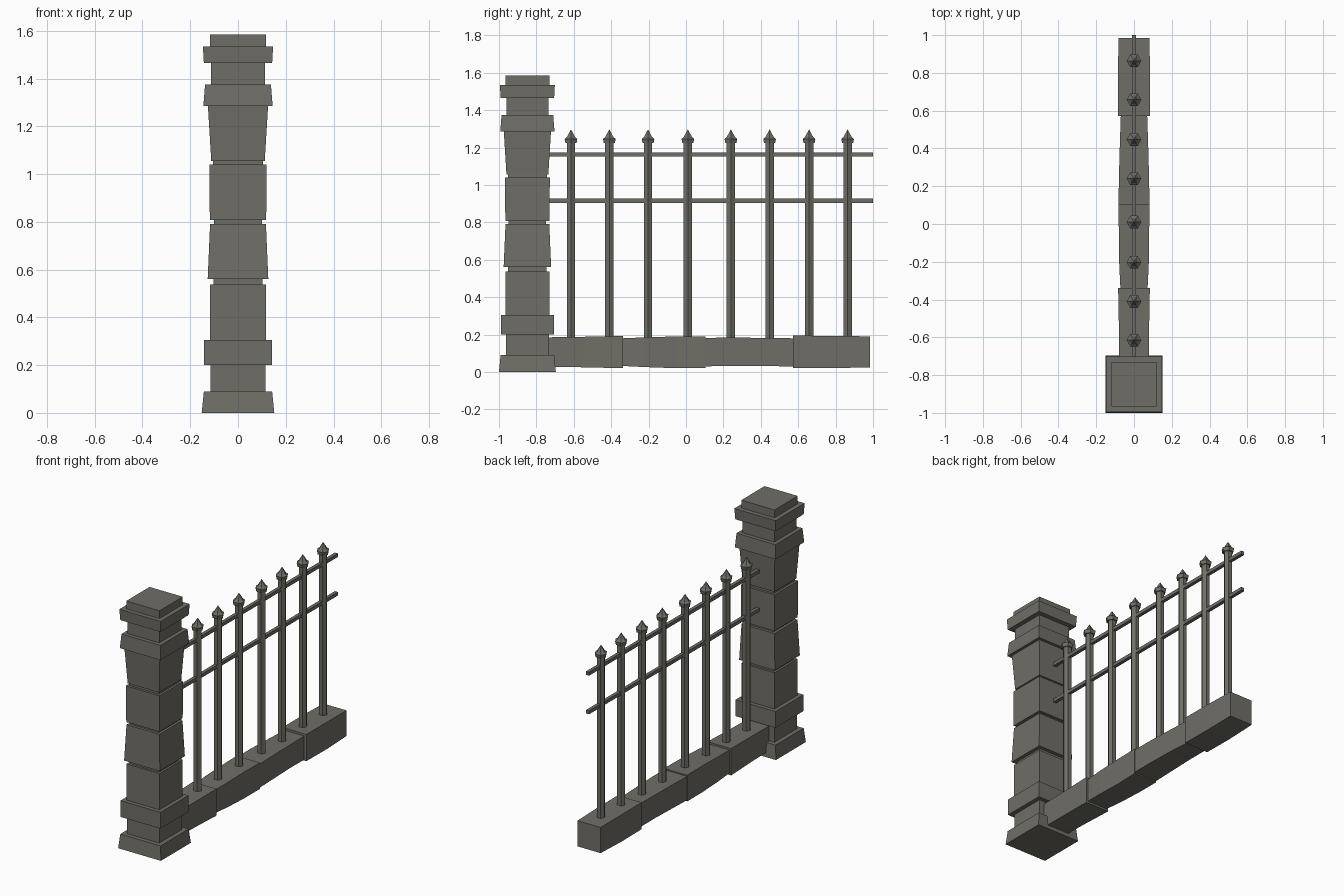
import bpy, bmesh
from math import cos, sin, pi, sqrt

cube = bpy.data.objects.get("Cube")
if cube:
    bpy.data.objects.remove(cube, do_unlink=True)


def material(name, rgb):
    m = bpy.data.materials.new(name)
    m.use_nodes = True
    m.diffuse_color = (*rgb, 1)
    m.node_tree.nodes["Principled BSDF"].inputs["Base Color"].default_value = (*rgb, 1)
    return m


stone = material("warm grey stone", (0.16, 0.155, 0.133))


def loft(name, rings):
    """Skin a list of closed rings and cap both ends."""
    bm = bmesh.new()
    loops = [[bm.verts.new(p) for p in ring] for ring in rings]
    n = len(loops[0])
    for a, b in zip(loops, loops[1:]):
        for i in range(n):
            j = (i + 1) % n
            bm.faces.new((a[i], a[j], b[j], b[i]))
    bm.faces.new(loops[0][::-1])
    bm.faces.new(loops[-1])
    bmesh.ops.remove_doubles(bm, verts=bm.verts, dist=0.0001)
    bmesh.ops.recalc_face_normals(bm, faces=bm.faces)
    mesh = bpy.data.meshes.new(name)
    bm.to_mesh(mesh)
    bm.free()
    mesh.materials.append(stone)
    obj = bpy.data.objects.new(name, mesh)
    bpy.context.collection.objects.link(obj)
    return obj


def turned(name, y, profile, sides, start=0):
    """Stack of regular polygons (radius, height) around a vertical axis."""
    return loft(name, [[(r * cos(start + 2 * pi * i / sides),
                         y + r * sin(start + 2 * pi * i / sides), z)
                        for i in range(sides)] for r, z in profile])


def beam(name, sections):
    """Rectangular bar along y; sections are (y, half width, bottom, top)."""
    return loft(name, [[(-w, y, lo), (w, y, lo), (w, y, hi), (-w, y, hi)]
                       for y, w, lo, hi in sections])


# Gate pillar: stacked blocks (bottom z, top z, bottom half width, top half width)
blocks = [
    (0, .09, .152, .143), (.09, .20, .115, .115), (.20, .305, .142, .142),
    (.305, .538, .117, .117), (.538, .56, .103, .103), (.56, .79, .127, .117),
    (.79, .807, .10, .10), (.807, 1.04, .118, .12), (1.04, 1.055, .105, .105),
    (1.055, 1.285, .112, .126), (1.285, 1.375, .145, .138),
    (1.375, 1.465, .113, .113), (1.465, 1.535, .143, .147), (1.535, 1.585, .118, .118),
]
profile = []
for lo, hi, a, b in blocks:
    profile += [(a * sqrt(2), lo), (b * sqrt(2), hi)]
turned("pillar", -0.848, profile, 4, pi / 4)

# Low wall of four rough stones
wall = [
    [(-.75, .078, .027, .185), (-.55, .08, .025, .188), (-.338, .084, .02, .192)],
    [(-.338, .072, .032, .18), (-.22, .078, .026, .185), (-.05, .08, .02, .19), (.105, .083, .022, .19)],
    [(.105, .082, .03, .182), (.24, .08, .032, .184), (.42, .075, .033, .182), (.572, .07, .028, .18)],
    [(.572, .085, .022, .194), (.78, .085, .02, .193), (.985, .082, .025, .19)],
]
for i, sections in enumerate(wall):
    beam(f"wall_stone_{i + 1}", sections)

# Horizontal rails
for name, z in (("lower_rail", .915), ("upper_rail", 1.163)):
    beam(name, [(y, .011, z - .011, z + .011) for y in (-.75, 1)])

# Hexagonal posts with spear finials
for i, y in enumerate((-.615, -.41, -.203, .01, .24, .447, .658, .864)):
    turned(f"post_{i + 1}", y, [(.026, .17), (.026, 1.23)], 6)
    turned(f"finial_{i + 1}", y, [(.034, 1.223), (.039, 1.246), (.026, 1.255), (0, 1.297)], 6)
